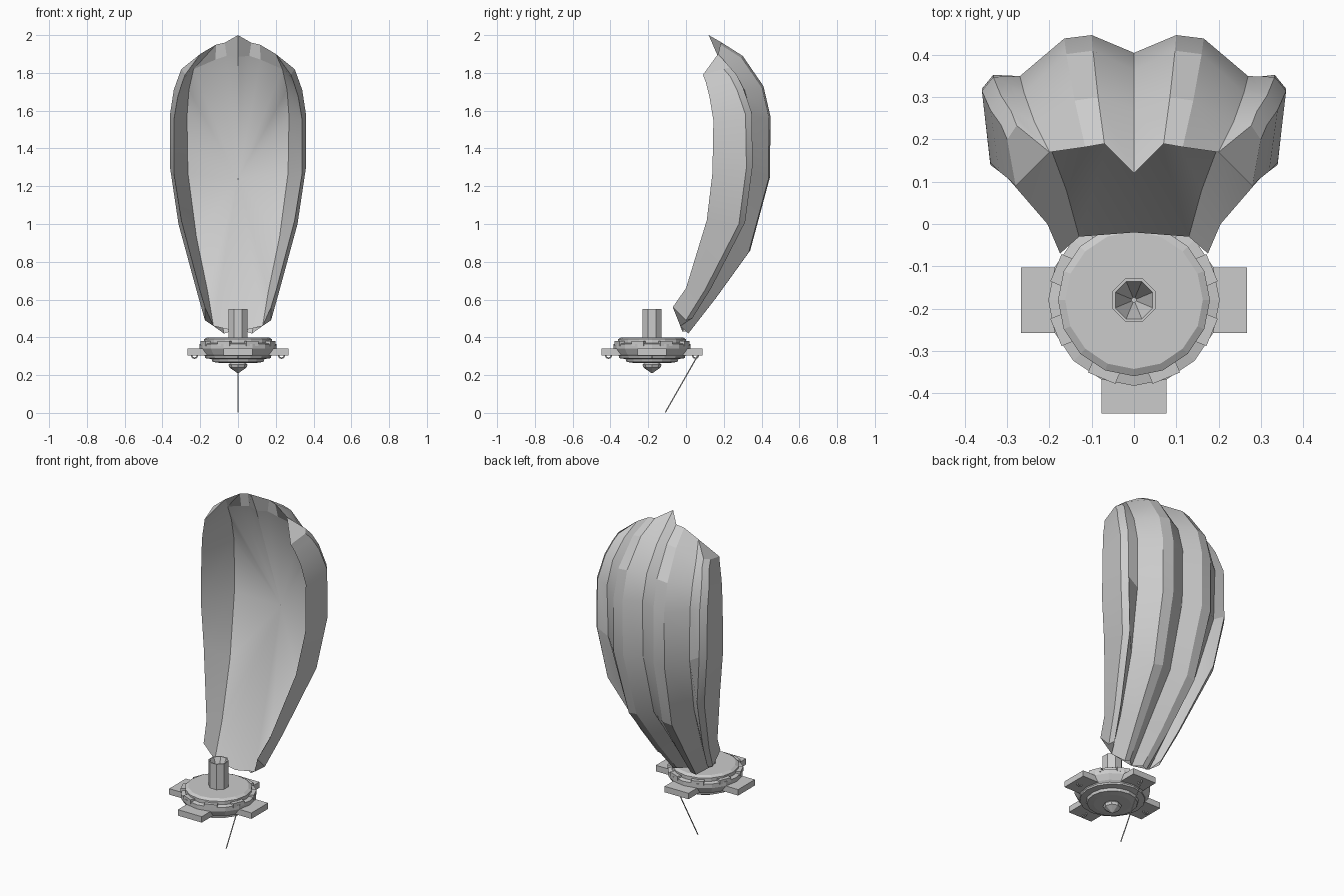
import bpy
import math
from mathutils import Vector, Matrix

if "Cube" in bpy.data.objects:
    bpy.data.objects.remove(bpy.data.objects["Cube"], do_unlink=True)

grey = bpy.data.materials.new("plain grey")
grey.use_nodes = True
grey.diffuse_color = (0.6, 0.6, 0.6, 1)
grey.node_tree.nodes["Principled BSDF"].inputs["Base Color"].default_value = (0.6, 0.6, 0.6, 1)

HUB = Vector((0, -0.18, 0))


def make(name, verts, faces, smooth=0):
    mesh = bpy.data.meshes.new(name)
    mesh.from_pydata([tuple(v) for v in verts], [], faces)
    mesh.materials.append(grey)
    obj = bpy.data.objects.new(name, mesh)
    bpy.context.collection.objects.link(obj)
    if smooth:
        bpy.ops.object.select_all(action="DESELECT")
        obj.select_set(True)
        bpy.context.view_layer.objects.active = obj
        bpy.ops.object.shade_smooth_by_angle(angle=math.radians(smooth))
    return obj


def flip(points):
    return [Vector((-p.x, p.y, p.z)) for p in points]


def strip(name, rails, smooth=0):
    """Loft a sheet across neighbouring rails."""
    n = len(rails[0])
    verts = [p for rail in rails for p in rail]
    faces = [(r * n + i, r * n + n + i, r * n + n + i + 1, r * n + i + 1)
             for r in range(len(rails) - 1) for i in range(n - 1)]
    return make(name, verts, faces, smooth)


def lathe(name, profile, sides, turn=0.0):
    """Revolve a closed-to-axis (radius, height) profile about the hub axis."""
    verts, faces = [], []
    for r, z in profile:
        for k in range(sides):
            a = math.tau * k / sides + turn
            verts.append(HUB + Vector((r * math.cos(a), r * math.sin(a), z)))
    for j in range(len(profile) - 1):
        for k in range(sides):
            m = (k + 1) % sides
            a, b = j * sides, j * sides + sides
            faces.append((a + k, a + m, b + m, b + k))
    faces.append(tuple(reversed(range(sides))))
    faces.append(tuple(range((len(profile) - 1) * sides, len(profile) * sides)))
    return make(name, verts, faces)


def box(name, low, high, angle):
    """Box given in hub space, turned about the hub axis."""
    rot = Matrix.Rotation(angle, 3, "Z")
    verts = [HUB + rot @ Vector((x, y, z)) for x in (low[0], high[0])
             for y in (low[1], high[1]) for z in (low[2], high[2])]
    faces = [(0, 1, 3, 2), (4, 6, 7, 5), (0, 4, 5, 1), (2, 3, 7, 6), (0, 2, 6, 4), (1, 5, 7, 3)]
    return make(name, verts, faces)


def rail(xs, ys, zs):
    return [Vector(p) for p in zip(xs, ys, zs)]


# Rails of the canopy, from bottom to top, for the model's left half
valley = rail([0] * 8,
              (-.02, .12, .30, .40, .405, .365, .27, .12),
              (.43, .63, .88, 1.25, 1.57, 1.72, 1.86, 2.0))
lobe = rail((.045, .065, .085, .10, .10, .097, .085, .07),
            (.02, .16, .34, .445, .447, .41, .30, .19),
            (.43, .61, .86, 1.25, 1.57, 1.73, 1.89, 1.96))
side_valley = rail((.13, .16, .22, .265, .27, .26, .235, .20),
                   (-.03, .08, .24, .345, .35, .31, .24, .17),
                   (.46, .64, .93, 1.27, 1.57, 1.71, 1.82, 1.90))
shoulder = rail((.175, .22, .315, .36, .36, .34, .315, .30),
                (.0, .10, .28, .32, .315, .27, .235, .20),
                (.49, .65, 1.0, 1.3, 1.58, 1.71, 1.78, 1.82))
front_edge = rail((.175, .205, .30, .34, .34, .32, .295, .28),
                  (-.07, .0, .11, .14, .145, .125, .105, .09),
                  (.56, .66, 1.02, 1.27, 1.55, 1.67, 1.75, 1.79))
lobe_outer = [Vector((p.x * 1.65, p.y - .008, p.z - .01)) for p in lobe]
side_lobe = [Vector((p.x * .925, p.y + .033, p.z + .01)) for p in shoulder]

# Scalloped outer skin
half = [valley, lobe, lobe_outer, side_valley, side_lobe, shoulder, front_edge]
strip("canopy_outer_skin", [flip(r) for r in reversed(half[1:])] + half, 20)

# Inner side walls with end caps
for label, side in (("left", lambda r: r), ("right", flip)):
    strip(label + "_inner_wall", [side(front_edge), side(side_valley)], 20)
    for end, i in (("bottom", 0), ("top", -1)):
        cap = side([r[i] for r in half[3:]])
        make(label + "_" + end + "_wall_cap", cap, [(0, 1, 2, 3)])

# Inner back: a fan spreading from one centre point
top_mid = [Vector((.12, .20, 1.87)), Vector((.06, .19, 1.89))]
half_ring = [valley[0]] + side_valley[:-1] + top_mid
ring = half_ring + [Vector((0, .17, 1.885))] + flip(reversed(half_ring[1:]))
count = len(ring)
make("canopy_inner_back", ring + [Vector((0, .40, 1.24))],
     [(i, (i + 1) % count, count) for i in range(count)], 30)

# Folded flaps joining the inner back to the top rim
inner = [side_valley[-2]] + top_mid + [Vector((0, .17, 1.885))]
rim = [side_valley[-1], lobe_outer[-1], lobe[-1], valley[-1]]
for label, side in (("left", lambda r: r), ("right", flip)):
    strip(label + "_top_flap", [side(inner), side(rim)])

# Layered hub: wheel, stepped underside and pointed tip
lathe("hub_wheel", [(.175, .30), (.185, .31), (.203, .34), (.203, .365),
                    (.18, .37), (.18, .39), (.163, .40)], 16)
lathe("hub_underside", [(.10, .265), (.135, .27), (.14, .285), (.175, .29), (.175, .31)], 16)
lathe("hub_tip", [(.002, .21), (.045, .24), (.05, .255), (.035, .27)], 8)
lathe("hub_post", [(.055, .39), (.055, .55), (.048, .55), (.006, .45)], 8, math.pi / 8)

# Raised teeth around the wheel
for k in range(8):
    box("wheel_tooth", (.16, -.035, .355), (.2, .035, .38), math.tau * (k + .5) / 8)

# Four arms, each with a small hanging ring
for k in range(4):
    turn = math.tau * k / 4
    box("hub_arm", (.12, -.0775, .305), (.268, .0775, .34), turn)
    spot = HUB + Matrix.Rotation(turn, 3, "Z") @ Vector((.23, 0, .305))
    bpy.ops.mesh.primitive_torus_add(major_radius=.015, minor_radius=.004, major_segments=12,
                                     minor_segments=6, location=spot,
                                     rotation=(math.pi / 2, 0, turn))
    loop = bpy.context.object
    loop.name = "arm_ring"
    loop.data.materials.append(grey)

# Thin cord hanging from the rear arm
start, finish = Vector((0, .06, .30)), Vector((0, -.11, .002))
bpy.ops.mesh.primitive_cylinder_add(vertices=6, radius=.003, depth=(finish - start).length,
                                    location=(start + finish) / 2)
cord = bpy.context.object
cord.name = "cord"
cord.rotation_euler = (start - finish).to_track_quat("Z", "Y").to_euler()
cord.data.materials.append(grey)
